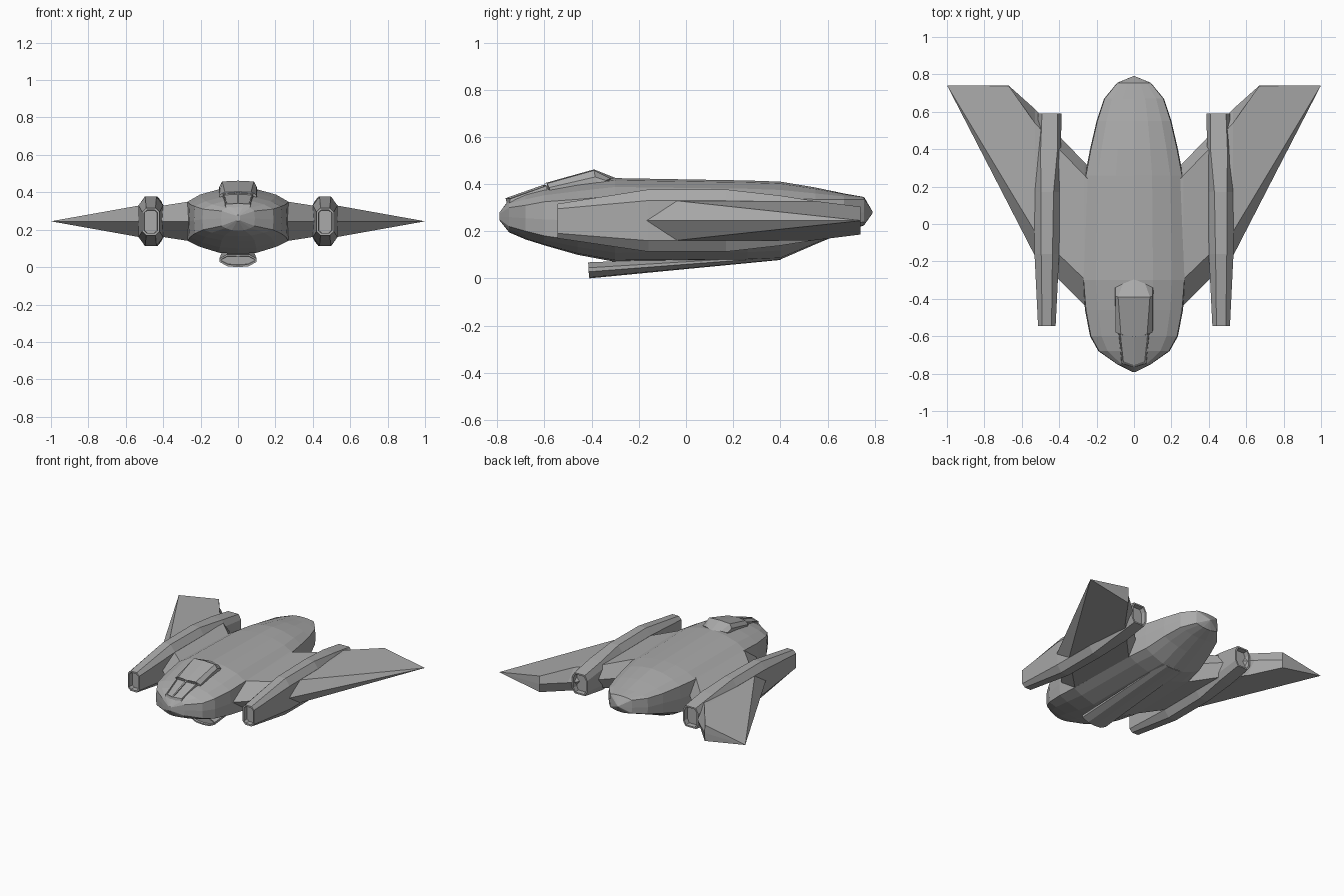
import bpy
import bmesh

cube = bpy.data.objects.get("Cube")
if cube:
    bpy.data.objects.remove(cube, do_unlink=True)

grey = bpy.data.materials.new("hull_grey")
grey.use_nodes = True
tone = (0.4, 0.4, 0.4, 1)
grey.diffuse_color = tone
grey.node_tree.nodes["Principled BSDF"].inputs["Base Color"].default_value = tone


def finish(name, bm):
    mesh = bpy.data.meshes.new(name)
    bm.to_mesh(mesh)
    bm.free()
    mesh.materials.append(grey)
    obj = bpy.data.objects.new(name, mesh)
    bpy.context.collection.objects.link(obj)
    return obj


def loft(name, rings, recess=0, rim=0.01, pick=None):
    """Skin matching rings, cap the ends and sink chosen faces."""
    bm = bmesh.new()
    loops = [[bm.verts.new(p) for p in ring] for ring in rings]
    n = len(loops[0])
    for a, b in zip(loops, loops[1:]):
        for i in range(n):
            j = (i + 1) % n
            bm.faces.new((a[i], a[j], b[j], b[i]))
    caps = [bm.faces.new(loops[0]), bm.faces.new(loops[-1])]
    bmesh.ops.recalc_face_normals(bm, faces=bm.faces)
    if recess:
        chosen = [f for f in bm.faces if pick(f)] if pick else caps
        bmesh.ops.inset_individual(bm, faces=chosen, thickness=rim)
        bmesh.ops.inset_individual(bm, faces=chosen, thickness=0.002, depth=-recess)
    return finish(name, bm)


def mirrored(half):
    """Complete a right half outline whose first and last points lie on x = 0."""
    return half + [(-x, y, z) for x, y, z in half[-2:0:-1]]


def octagon(cx, y, cz, hw, hh, flat_w, flat_h):
    quarter = [(flat_w, hh), (hw, flat_h)]
    right = quarter + [(x, -z) for x, z in quarter[::-1]]
    ring = right + [(-x, z) for x, z in right[::-1]]
    return [(cx + x, y, cz + z) for x, z in ring]


def hull_ring(y, w, top, shoulder, mid, low, bottom):
    up, down = top - shoulder, low - bottom
    return mirrored([
        (0, y, top), (w * .37, y, top - up * .12), (w * .74, y, top - up * .5),
        (w * .98, y, shoulder), (w, y, mid), (w * .98, y, low),
        (w * .74, y, bottom + down * .55), (w * .37, y, bottom + down * .1),
        (0, y, bottom)])


# Faceted fuselage: y, half width, top, shoulder, middle, low edge, bottom
loft("fuselage", [hull_ring(*s) for s in (
    (-.79, .01, .28, .275, .26, .25, .245),
    (-.75, .09, .335, .30, .26, .22, .195),
    (-.68, .19, .36, .31, .255, .20, .165),
    (-.60, .235, .38, .325, .25, .18, .14),
    (-.46, .262, .405, .335, .245, .16, .10),
    (-.30, .275, .425, .35, .245, .14, .07),
    (.26, .262, .415, .345, .245, .14, .075),
    (.40, .235, .41, .34, .25, .15, .08),
    (.55, .20, .385, .335, .265, .19, .145),
    (.67, .16, .36, .335, .27, .22, .195),
    (.755, .09, .345, .335, .28, .24, .225),
    (.79, .005, .285, .283, .28, .278, .275))])

# Raised canopy roof behind the windscreen
loft("canopy", [mirrored(r) for r in (
    [(0, -.605, .402), (.07, -.59, .402), (.1, -.58, .385), (.1, -.57, .33), (0, -.59, .33)],
    [(0, -.39, .462), (.085, -.39, .458), (.1, -.385, .43), (.105, -.36, .38), (0, -.36, .38)],
    [(0, -.295, .424), (.06, -.32, .423), (.1, -.34, .415), (.11, -.345, .38), (0, -.33, .38)])])

# Sloping windscreen box with a sunken pane
loft("windscreen", [mirrored(r) for r in (
    [(0, -.78, .28), (.07, -.75, .28), (.065, -.745, .337), (0, -.765, .34)],
    [(0, -.59, .28), (.095, -.58, .28), (.08, -.59, .393), (0, -.6, .398)])],
    recess=.006, rim=.008, pick=lambda f: f.normal.z > .7)

# Keel fairing that tapers into the belly
loft("keel", [mirrored(r) for r in (
    [(0, -.415, .068), (.06, -.415, .068), (.1, -.413, .045), (.1, -.413, .028),
     (.055, -.41, .004), (0, -.41, 0)],
    [(0, .4, .1), (.05, .4, .1), (.08, .4, .095), (.08, .4, .09),
     (.045, .4, .08), (0, .4, .078)])], recess=.012)

for label, side in (("left", 1), ("right", -1)):
    # Engine pod with an open intake and exhaust
    loft(label + "_engine", [octagon(side * s[0], *s[1:]) for s in (
        (.466, -.545, .243, .047, .073, .025, .052),
        (.466, -.16, .245, .066, .132, .03, .085),
        (.464, .17, .245, .066, .132, .034, .085),
        (.454, .40, .245, .064, .106, .045, .06),
        (.45, .59, .245, .062, .076, .042, .04))], recess=.035, rim=.012)

    # Diamond-section wing: x, leading edge, front ridge, rear ridge, trailing edge, half height
    loft(label + "_wing", [[(side * x, lead, .245), (side * x, front, .245 + h),
                            (side * x, back, .245 + h), (side * x, trail, .245),
                            (side * x, back, .245 - h), (side * x, front, .245 - h)]
                           for x, lead, front, back, trail, h in (
        (.2, -.50, -.36, .19, .26, .108),
        (.265, -.435, -.295, .26, .33, .105),
        (.40, -.30, -.165, .40, .47, .084),
        (.53, -.17, -.04, .54, .615, .084),
        (.67, .102, .192, .739, .74, .059),
        (.998, .738, .739, .7395, .74, .0005))])
